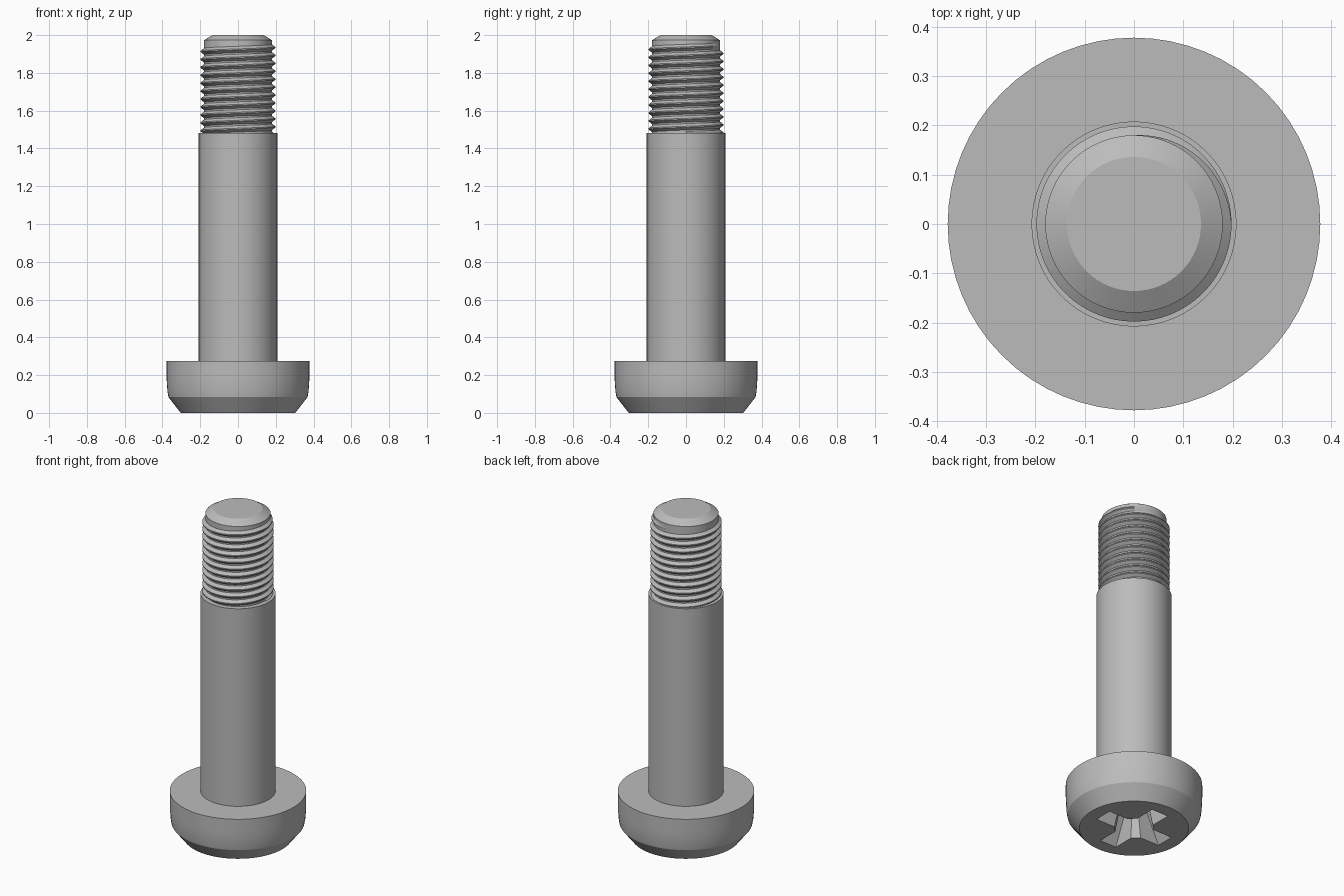
import bpy, bmesh, math

if "Cube" in bpy.data.objects:
    bpy.data.objects.remove(bpy.data.objects["Cube"], do_unlink=True)

SEG = 64
steel = bpy.data.materials.new("grey steel")
steel.use_nodes = True
grey = (0.5, 0.5, 0.5, 1)
steel.diffuse_color = grey
steel.node_tree.nodes["Principled BSDF"].inputs["Base Color"].default_value = grey


def finish(bm, name):
    bmesh.ops.recalc_face_normals(bm, faces=bm.faces)
    mesh = bpy.data.meshes.new(name)
    bm.to_mesh(mesh)
    bm.free()
    mesh.materials.append(steel)
    ob = bpy.data.objects.new(name, mesh)
    bpy.context.collection.objects.link(ob)
    return ob


def loft(bm, rings):
    """Skin a list of equal closed rings and cap both ends."""
    rows = [[bm.verts.new(p) for p in ring] for ring in rings]
    for a, b in zip(rows, rows[1:]):
        for i in range(len(a)):
            j = (i + 1) % len(a)
            bm.faces.new((a[i], a[j], b[j], b[i]))
    bm.faces.new(rows[0][::-1])
    bm.faces.new(rows[-1])


def lathe(name, profile):
    bm = bmesh.new()
    turn = [math.tau * i / SEG for i in range(SEG)]
    loft(bm, [[(r * math.cos(a), r * math.sin(a), z) for a in turn] for r, z in profile])
    return finish(bm, name)


def smooth(ob, angle=25):
    bpy.ops.object.select_all(action='DESELECT')
    ob.select_set(True)
    bpy.context.view_layer.objects.active = ob
    bpy.ops.object.shade_smooth_by_angle(angle=math.radians(angle))


# Head, shank and threaded core as one turned body
body = lathe("bolt_body", [
    (0.303, 0), (0.368, 0.083), (0.373, 0.11), (0.377, 0.16), (0.378, 0.2), (0.378, 0.276),
    (0.208, 0.276), (0.208, 1.483), (0.18, 1.483), (0.18, 1.973), (0.136, 2.0)])


# Tapered cross-shaped drive recess
def cross(z, reach, half, inner):
    ring = []
    for k in range(4):
        c, s = math.cos(k * math.pi / 2), math.sin(k * math.pi / 2)
        for x, y in ((reach, -half), (reach, half), (inner, half), (half, inner)):
            ring.append((x * c - y * s, x * s + y * c, z))
    return ring


bm = bmesh.new()
loft(bm, [cross(-0.02, 0.235, 0.058, 0.098), cross(0.18, 0.12, 0.04, 0.062)])
cutter = finish(bm, "recess_cutter")
cutter.hide_render = True
cut = body.modifiers.new("recess", 'BOOLEAN')
cut.operation = 'DIFFERENCE'
cut.solver = 'EXACT'
cut.object = cutter
bpy.context.view_layer.objects.active = body
bpy.ops.object.modifier_apply(modifier=cut.name)
bpy.data.objects.remove(cutter, do_unlink=True)
smooth(body)

# Helical thread ridge, fading out near the tip
PITCH, TOP = 0.042, 1.945
turns = 11.25
count = int(turns * SEG)
bm = bmesh.new()
rings = []
for i in range(count + 1):
    left = (count - i) / SEG
    a = math.pi / 2 - math.tau * left
    z = TOP - PITCH * left
    fade = min(1, left / 0.25)
    crest = 0.18 + 0.018 * fade
    section = ((0.176, -0.02), (crest, -0.003), (crest, 0.003), (0.176, 0.02))
    rings.append([(r * math.cos(a), r * math.sin(a), z + h) for r, h in section])
loft(bm, rings)
thread = finish(bm, "screw_thread")
smooth(thread)
